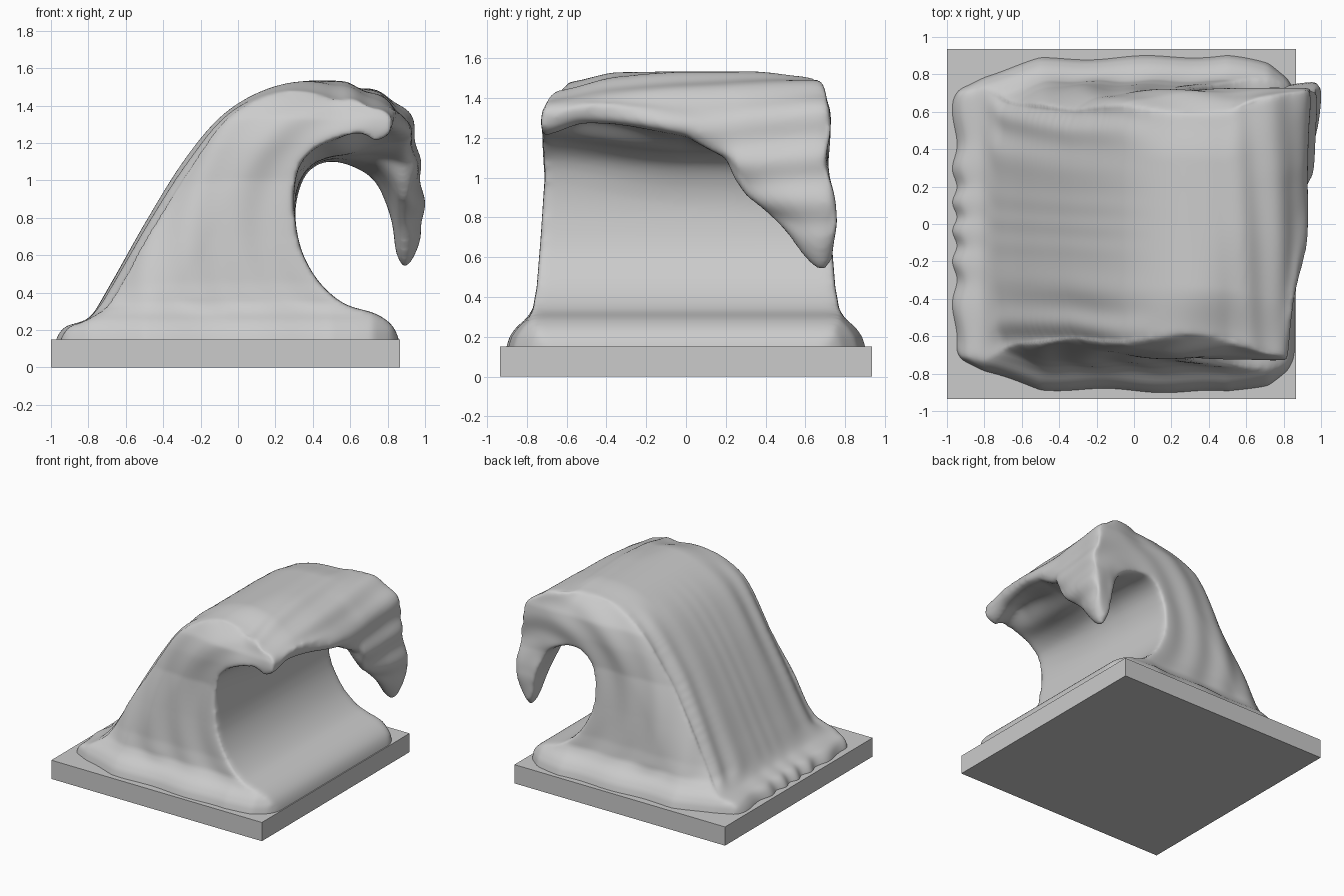
import bpy, bmesh
from math import sin, atan2, hypot
from mathutils import Vector
from mathutils.kdtree import KDTree

if "Cube" in bpy.data.objects:
    bpy.data.objects.remove(bpy.data.objects["Cube"])


def lerp_table(table, t):
    """Piecewise linear lookup in [(key, value), ...]."""
    if t <= table[0][0]:
        return table[0][1]
    for (a, va), (b, vb) in zip(table, table[1:]):
        if t <= b:
            return va + (vb - va) * (t - a) / (b - a)
    return table[-1][1]


def step(a, b, t):
    """Smooth 0-1 ramp."""
    t = max(0.0, min(1.0, (t - a) / (b - a)))
    return t * t * (3 - 2 * t)


def spline(points, n=5):
    """Catmull-Rom through an open list of 2D points."""
    p = [Vector(q) for q in points]
    p = [p[0]] + p + [p[-1]]
    out = []
    for a, b, c, d in zip(p, p[1:], p[2:], p[3:]):
        for i in range(n):
            t = i / n
            out.append(0.5 * (2 * b + (c - a) * t + (2 * a - 5 * b + 4 * c - d) * t * t
                              + (3 * b - a - 3 * c + d) * t ** 3))
    return out + [p[-1]]


# base slab
bpy.ops.mesh.primitive_cube_add(size=1, location=(-0.067, 0, 0.075))
slab = bpy.context.object
slab.name = "base_slab"
slab.scale = (1.867, 1.87, 0.15)

# wave profiles (x, z): shared back and trough, lip varies near / middle / far
BACK = [(-.97, .08), (-.96, .15), (-.91, .22), (-.79, .27), (-.67, .46), (-.49, .78),
        (-.29, 1.10), (-.09, 1.34), (.12, 1.475), (.34, 1.53)]
TROUGH = [(.31, .76), (.35, .6), (.44, .45), (.57, .34), (.73, .29), (.82, .23),
          (.86, .15), (.865, .08)]
NEAR = [(.54, 1.49), (.70, 1.44), (.79, 1.38), (.83, 1.31), (.82, 1.26), (.79, 1.23),
        (.75, 1.21), (.72, 1.215), (.69, 1.24), (.62, 1.25), (.52, 1.22), (.41, 1.17),
        (.33, 1.08), (.30, .93)]
MID = [(.56, 1.525), (.74, 1.46), (.85, 1.38), (.90, 1.31), (.925, 1.25), (.915, 1.21),
       (.88, 1.195), (.85, 1.195), (.79, 1.185), (.71, 1.165), (.60, 1.14), (.48, 1.12),
       (.37, 1.06), (.31, .92)]
FAR = [(.58, 1.52), (.80, 1.45), (.92, 1.35), (.965, 1.15), (.995, .82), (.96, .62),
       (.895, .52), (.845, .60), (.82, .78), (.74, .98), (.62, 1.07), (.48, 1.10),
       (.37, 1.04), (.315, .90)]
TO_FAR = [(0, 0), (.2, .15), (.3, .42), (.4, .55), (.5, .69), (.62, .95), (.68, 1.0), (.72, .9)]

# loft the profiles along y
HALF = 0.72
STATIONS = 48
bm = bmesh.new()
rings = []
for i in range(STATIONS + 1):
    y = -HALF + 2 * HALF * i / STATIONS
    f = lerp_table(TO_FAR, y)
    g = step(0, .72, -y)
    lift = .065 * step(-.72, -.5, y) * (1 - step(-.4, .15, y))
    lip = []
    for k, (n, m, r) in enumerate(zip(NEAR, MID, FAR)):
        q = Vector(m).lerp(Vector(r), f).lerp(Vector(n), g)
        if 3 <= k <= 9:
            q.y += lift
        lip.append(q)
    rings.append([bm.verts.new((q.x, y, q.y)) for q in spline(BACK + lip + TROUGH)])
for a, b in zip(rings, rings[1:]):
    for j in range(len(a)):
        k = (j + 1) % len(a)
        bm.faces.new((a[j], a[k], b[k], b[j]))
bm.faces.new(rings[0][::-1])
bm.faces.new(rings[-1])
bmesh.ops.recalc_face_normals(bm, faces=bm.faces)
mesh = bpy.data.meshes.new("wave")
bm.to_mesh(mesh)
bm.free()
wave = bpy.data.objects.new("wave", mesh)
bpy.context.collection.objects.link(wave)

# even out and soften the lofted block
remesh = wave.modifiers.new("remesh", 'REMESH')
remesh.mode = 'VOXEL'
remesh.voxel_size = 0.016
soft = wave.modifiers.new("soften", 'SMOOTH')
soft.factor = 0.5
soft.iterations = 12
deps = bpy.context.evaluated_depsgraph_get()
body = bpy.data.meshes.new_from_object(wave.evaluated_get(deps))
wave.modifiers.clear()
wave.data = body

# flare the foot, round the back edges and carve flowing streaks
WIDTH = [(.1, .91), (.15, .90), (.2, .885), (.25, .85), (.29, .80), (.34, .765), (.45, .745),
         (.7, .725), (1.0, .705), (1.2, .72), (1.35, .725), (1.5, .69)]
PLAN = [(-.98, .72), (-.93, .80), (-.8, .88), (-.5, .98), (.5, 1.0), (.72, .95), (.82, .87),
        (.87, .78)]
ridge = spline(BACK[3:] + [(.5, 1.54)], 60)
tree = KDTree(len(ridge))
for i, q in enumerate(ridge):
    tree.insert((q.x, 0, q.y), i)
tree.balance()
moves = []
for v in body.vertices:
    x, y, z = v.co
    n = v.normal
    d = Vector()
    side = step(.4, .8, abs(n.y))
    foot = 1 - step(.24, .38, z)
    # streaks down the back, scallops at its foot
    back = step(.2, .5, -n.x) * (1 - side) * (1 - step(-.3, .2, x)) * (1 - foot)
    d += n * back * (.001 + .010 * step(.25, .6, abs(y))) * sin(34 * y + 2 * sin(7 * y) + 2 * z)
    d.x += foot * (1 - step(-.95, -.75, x)) * .013 * sin(27 * y + 2.5 * sin(5 * y))
    # ridges along the outside of the lip
    ang = atan2(x - .5, z - 1.0)
    outer = step(0, .5, n.x * (x - .5) + n.z * (z - 1.0) + .1)
    d += n * outer * step(.4, .65, x) * step(.6, .8, z) * (1 - side) * .009 * sin(14 * ang + 2.2 * y)
    # curved streaks on both sides
    r = hypot(x - .75, z - .85)
    d += n * side * (1 - foot) * .006 * sin(24 * r + 3 * z)
    # widths by height, foot rounded in plan, sides lean in towards the back
    w = lerp_table(WIDTH, z) * (1 + foot * (lerp_table(PLAN, x) - 1))
    w *= 1 + foot * .010 * sin(11 * x + (1 if y > 0 else 0))
    near = tree.find((x, 0, z))[2]
    edge = max(0, 1 - near / .32) ** 2
    w *= 1 - .13 * edge * (1 - foot)
    d.y += y * (w / HALF - 1)
    d.y += .035 * step(.5, .7, y) * step(.7, .85, x) * (1 - step(.85, 1.1, z)) * step(.6, .8, z)
    # crest and back droop at their ends
    droop = step(.4, .75, abs(y)) * edge * (1 - foot)
    d += Vector((.03 * step(.0, .3, -x), 0, -.03)) * droop
    d.z -= .035 * step(.4, .75, -y) * step(1.2, 1.5, z) * step(.1, .5, x)
    moves.append(d)
for v, d in zip(body.vertices, moves):
    v.co += d
for p in body.polygons:
    p.use_smooth = True

# final gentle smoothing of the carved surface
blend = wave.modifiers.new("blend", 'SMOOTH')
blend.factor = 0.5
blend.iterations = 4
